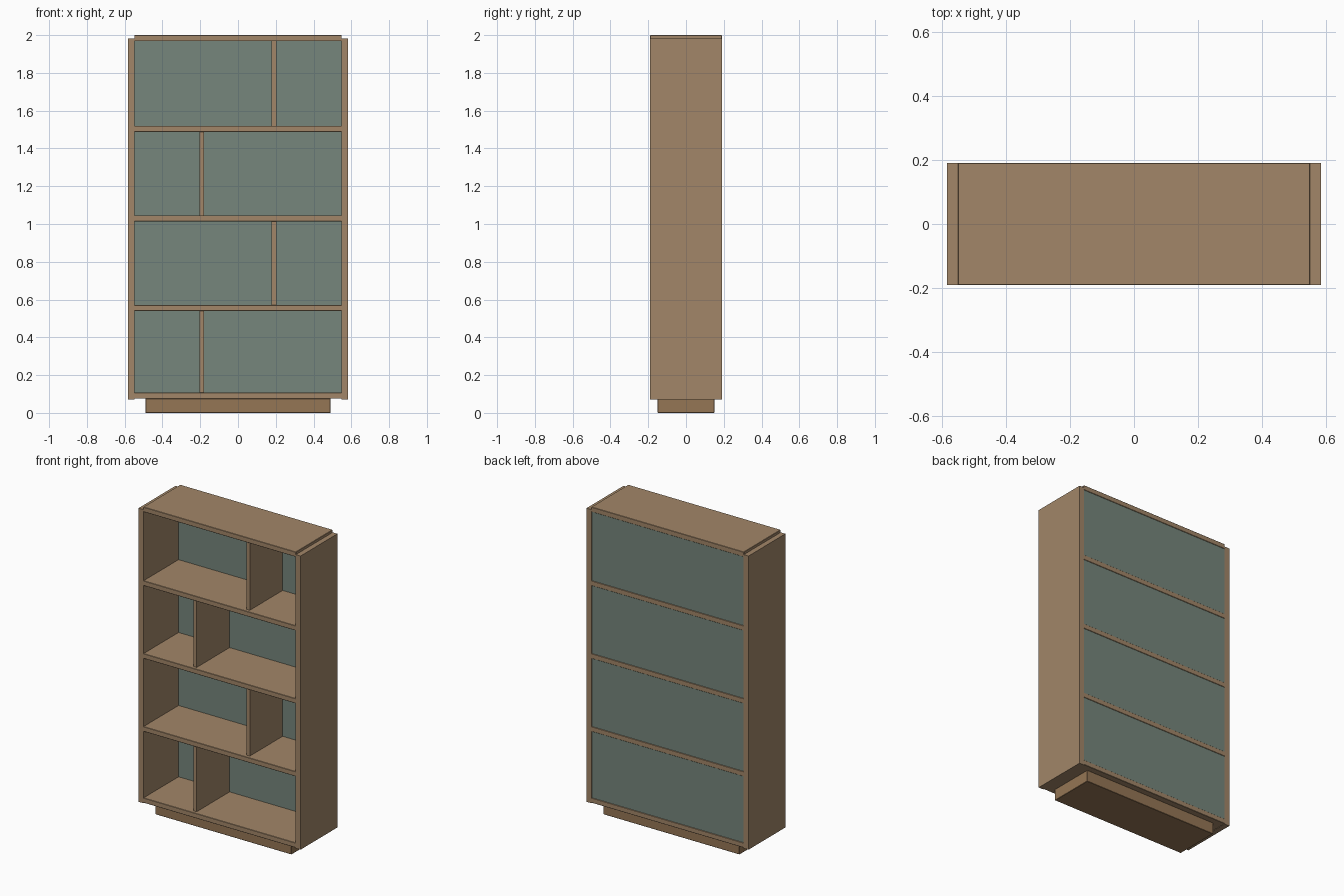
import bpy

if "Cube" in bpy.data.objects:
    bpy.data.objects.remove(bpy.data.objects["Cube"])


def material(name, rgb):
    m = bpy.data.materials.new(name)
    m.diffuse_color = (*rgb, 1)
    m.use_nodes = True
    m.node_tree.nodes["Principled BSDF"].inputs["Base Color"].default_value = m.diffuse_color
    return m


wood = material("wood", (0.36, 0.24, 0.14))
dark_wood = material("dark_wood", (0.30, 0.18, 0.09))
green = material("green_panel", (0.18, 0.24, 0.20))


def box(name, x, y, z, mat, bevel=0.002):
    """Box from (min, max) ranges with a slight edge bevel."""
    bpy.ops.mesh.primitive_cube_add(
        size=1, location=[(r[0] + r[1]) / 2 for r in (x, y, z)])
    ob = bpy.context.object
    ob.name = name
    ob.scale = [r[1] - r[0] for r in (x, y, z)]
    bpy.ops.object.transform_apply(location=False, rotation=False, scale=True)
    ob.data.materials.append(mat)
    if bevel:
        mod = ob.modifiers.new("edge_bevel", 'BEVEL')
        mod.width = bevel
        mod.segments = 1
    return ob


DEPTH = (-0.19, 0.19)
THICK = 0.032

# recessed plinth
box("plinth", (-0.49, 0.49), (-0.15, 0.15), (0, 0.076), dark_wood)

# side panels
box("left_side", (-0.583, -0.547), DEPTH, (0.072, 1.983), wood, 0)
box("right_side", (0.547, 0.583), DEPTH, (0.072, 1.983), wood, 0)

# bottom, shelves and top
tops = [0.107, 0.571, 1.046, 1.52, 2.0]
names = ["bottom_board", "shelf_1", "shelf_2", "shelf_3", "top_board"]
for name, t in zip(names, tops):
    box(name, (-0.549, 0.549), DEPTH, (t - THICK, t), wood)

# back panel
box("back_panel", (-0.55, 0.55), (0.17, 0.187), (0.09, 1.98), green, 0)

# staggered dividers
for i in range(4):
    cx = -0.192 if i % 2 == 0 else 0.19
    box(f"divider_{i + 1}", (cx - 0.0125, cx + 0.0125), (-0.168, 0.172),
        (tops[i] - 0.001, tops[i + 1] - THICK + 0.001), wood, 0)
